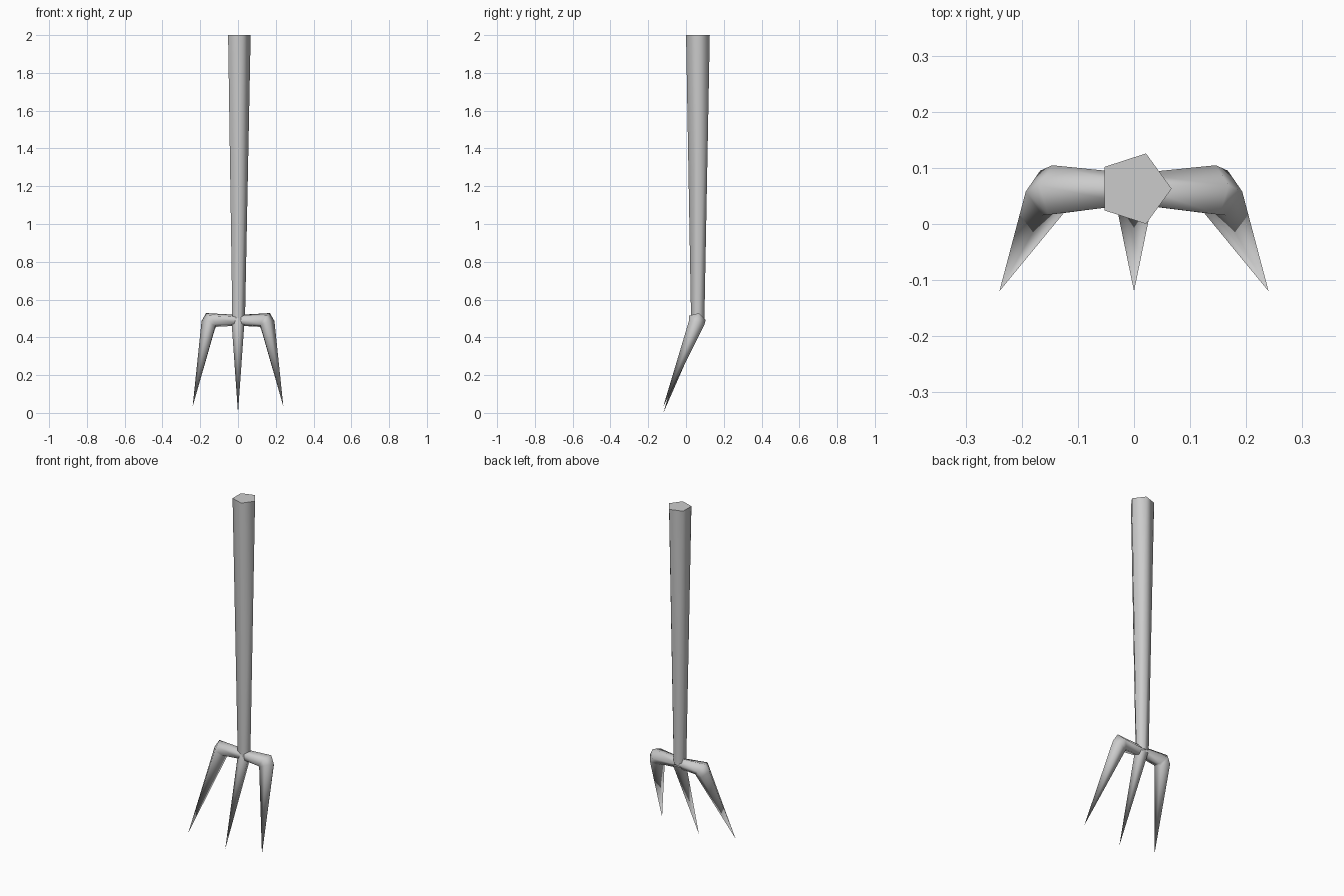
import bpy, bmesh, math
from mathutils import Vector

cube = bpy.data.objects.get("Cube")
if cube:
    bpy.data.objects.remove(cube)

grey = bpy.data.materials.new("plain grey")
grey.use_nodes = True
colour = (0.6, 0.6, 0.6, 1)
grey.diffuse_color = colour
grey.node_tree.nodes["Principled BSDF"].inputs["Base Color"].default_value = colour


def tube(name, rings, up, tip=None, angle=80):
    """Five-sided tube through rings of (centre, normal, radius), ending flat or in a point."""
    bm = bmesh.new()
    loops = []
    for centre, normal, radius in rings:
        n = Vector(normal).normalized()
        u = Vector(up)
        u = (u - n * u.dot(n)).normalized()
        v = n.cross(u)
        turns = [math.tau * i / 5 for i in range(5)]
        loops.append([bm.verts.new(Vector(centre) + radius * (u * math.cos(a) + v * math.sin(a)))
                      for a in turns])
    for a, b in zip(loops, loops[1:]):
        for i in range(5):
            j = (i + 1) % 5
            bm.faces.new((a[i], a[j], b[j], b[i]))
    bm.faces.new(loops[0][::-1])
    if tip:
        end = bm.verts.new(tip)
        for i in range(5):
            bm.faces.new((loops[-1][i], loops[-1][(i + 1) % 5], end))
    else:
        bm.faces.new(loops[-1])
    bmesh.ops.recalc_face_normals(bm, faces=bm.faces)
    mesh = bpy.data.meshes.new(name)
    bm.to_mesh(mesh)
    bm.free()
    mesh.materials.append(grey)
    obj = bpy.data.objects.new(name, mesh)
    bpy.context.collection.objects.link(obj)
    bpy.ops.object.select_all(action="DESELECT")
    obj.select_set(True)
    bpy.context.view_layer.objects.active = obj
    bpy.ops.object.shade_smooth_by_angle(angle=math.radians(angle))
    return obj


# Tapered handle, a little off the pentagon's centre line
UP = (0, 0, 1)
tube("handle", [((0, 0.062, 0.49), UP, 0.037), ((0.001, 0.063, 2), UP, 0.066)], (1, 0, 0))

# Middle tine
tube("middle_tine", [((0, 0.062, 0.49), (0, -0.35, -0.92), 0.037)], (0, -1, 0),
     tip=(0, -0.12, 0))

# Side arms bend down at the elbow and run to a point
for side, label in ((1, "left"), (-1, "right")):
    tube(label + "_tine",
         [((0, 0.06, 0.49), (side, 0, 0), 0.03),
          ((side * 0.14, 0.057, 0.492), (side * 0.79, -0.1, -0.6), 0.048),
          ((side * 0.153, 0.054, 0.468), (side * 0.42, -0.3, -0.86), 0.044)],
         (side * 0.5, 0.3, 1), tip=(side * 0.24, -0.12, 0.035))
